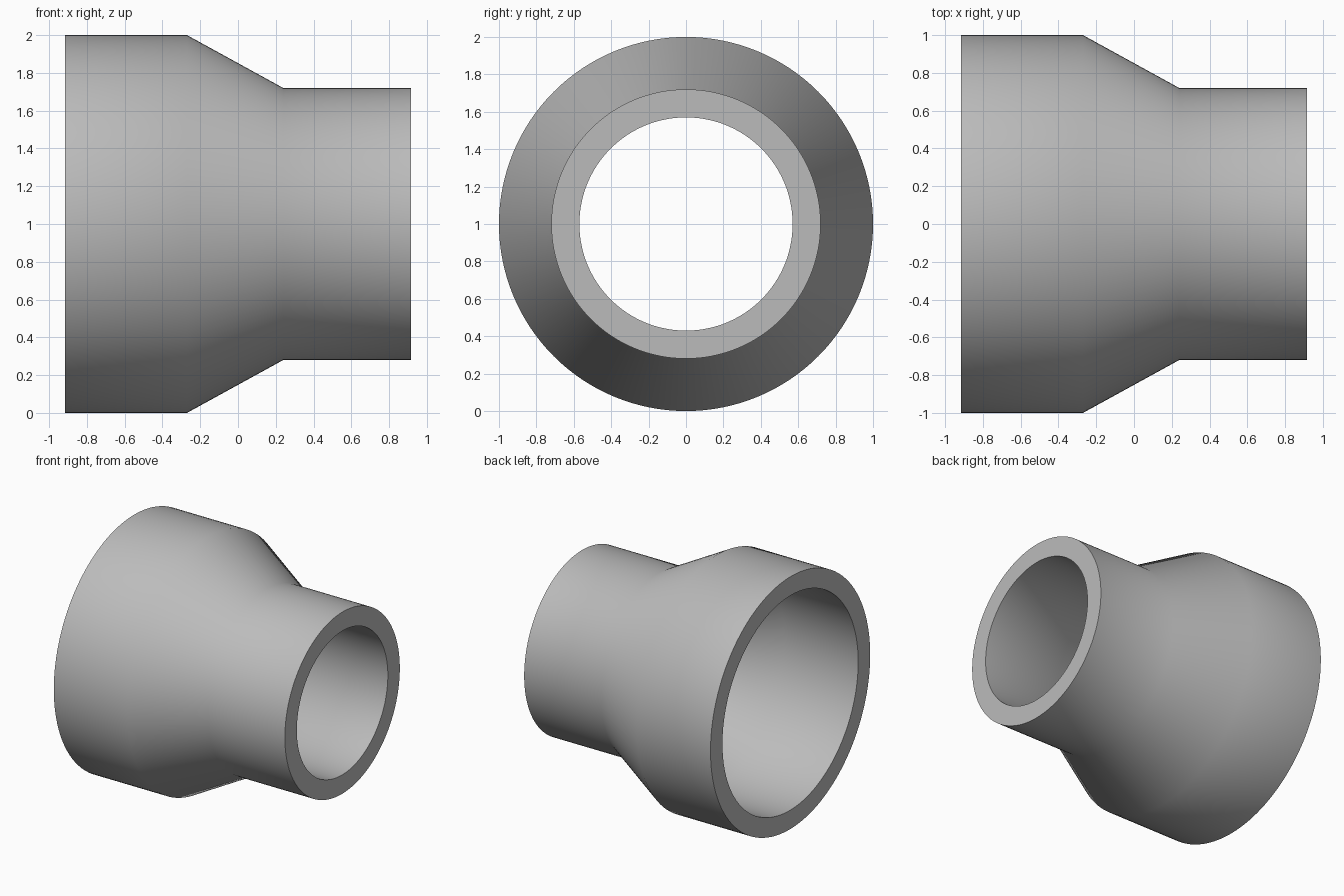
import bpy
import bmesh
import math
from mathutils import Vector

cube = bpy.data.objects.get("Cube")
if cube:
    bpy.data.objects.remove(cube, do_unlink=True)

HALF_LENGTH = 0.915
WALL = 0.15
SEGMENTS = 128

# Plain grey material
grey = bpy.data.materials.new("plain grey")
grey.use_nodes = True
colour = (0.5, 0.5, 0.5, 1)
grey.diffuse_color = colour
grey.node_tree.nodes["Principled BSDF"].inputs["Base Color"].default_value = colour

# Outer wall profile as (x, radius), then the bore running back inside it
outer = [(-HALF_LENGTH, 1), (-0.27, 1), (0.24, 0.72), (HALF_LENGTH, 0.72)]
bore = [(x, r - WALL) for x, r in reversed(outer)]
profile = outer + bore

# Closed profile spun around the pipe axis
bm = bmesh.new()
verts = [bm.verts.new((x, 0, r)) for x, r in profile]
edges = [bm.edges.new((v, verts[(i + 1) % len(verts)])) for i, v in enumerate(verts)]
bmesh.ops.spin(bm, geom=verts + edges, cent=(0, 0, 0), axis=(1, 0, 0),
               angle=math.tau, steps=SEGMENTS, use_merge=True)
bmesh.ops.remove_doubles(bm, verts=bm.verts, dist=0.0001)
bmesh.ops.recalc_face_normals(bm, faces=bm.faces)
bmesh.ops.translate(bm, verts=bm.verts, vec=Vector((0, 0, 1)))

mesh = bpy.data.meshes.new("reducer_pipe")
bm.to_mesh(mesh)
bm.free()
mesh.materials.append(grey)
pipe = bpy.data.objects.new("reducer_pipe", mesh)
bpy.context.collection.objects.link(pipe)

# Smooth walls and bends, crisp end rims
bpy.ops.object.select_all(action='DESELECT')
pipe.select_set(True)
bpy.context.view_layer.objects.active = pipe
bpy.ops.object.shade_smooth_by_angle(angle=math.radians(35))
